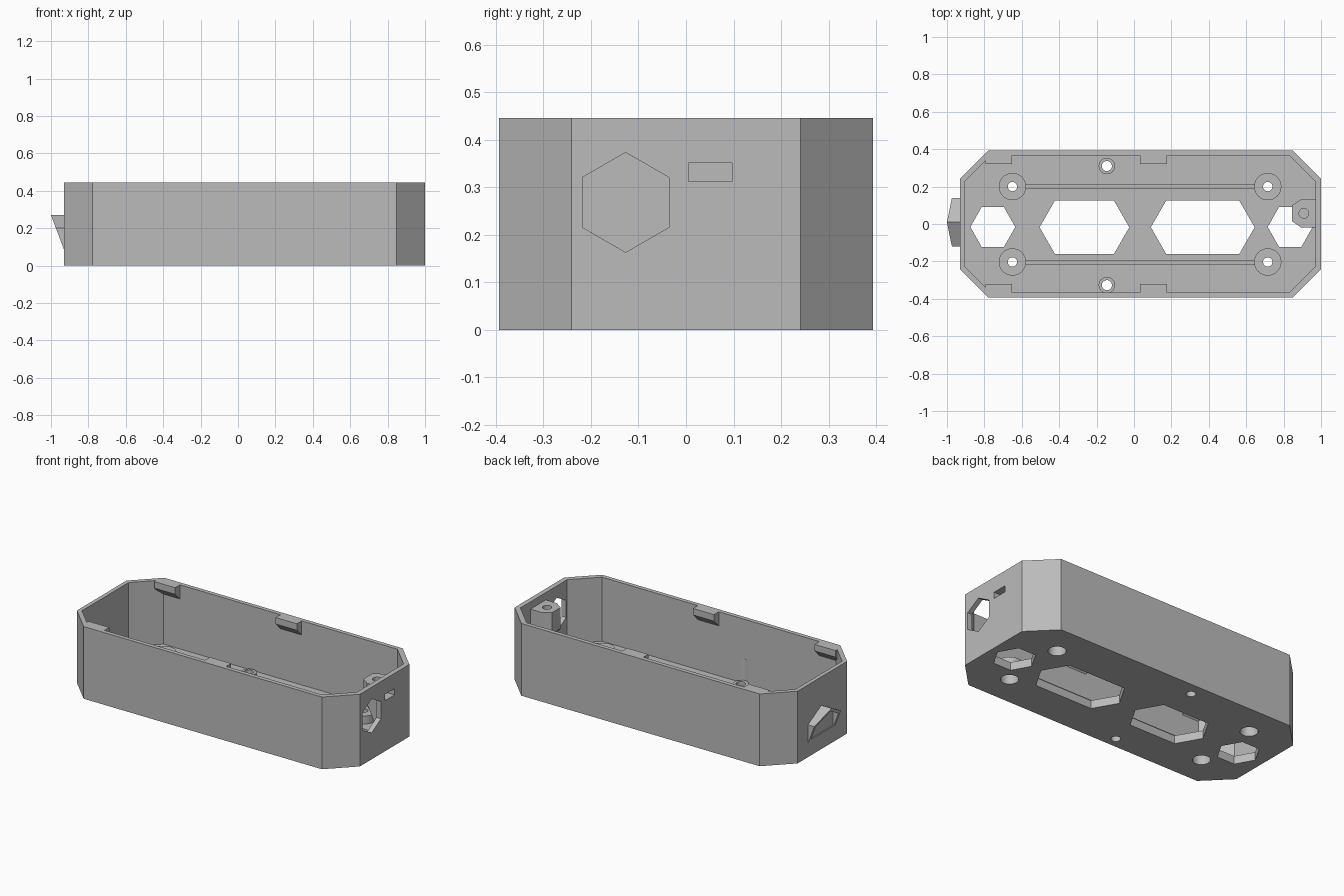
import bpy, bmesh, math

cube = bpy.data.objects.get("Cube")
if cube:
    bpy.data.objects.remove(cube, do_unlink=True)

grey = bpy.data.materials.new("plain grey")
grey.use_nodes = True
colour = (0.5, 0.5, 0.5, 1)
grey.diffuse_color = colour
grey.node_tree.nodes["Principled BSDF"].inputs["Base Color"].default_value = colour


def loft(name, ring_a, ring_b):
    """Closed solid between two rings with equal point counts."""
    bm = bmesh.new()
    a = [bm.verts.new(p) for p in ring_a]
    b = [bm.verts.new(p) for p in ring_b]
    bm.faces.new(a)
    bm.faces.new(b)
    for i in range(len(a)):
        j = (i + 1) % len(a)
        bm.faces.new((a[i], a[j], b[j], b[i]))
    bmesh.ops.recalc_face_normals(bm, faces=bm.faces)
    mesh = bpy.data.meshes.new(name)
    bm.to_mesh(mesh)
    bm.free()
    mesh.materials.append(grey)
    obj = bpy.data.objects.new(name, mesh)
    bpy.context.collection.objects.link(obj)
    return obj


def prism(name, pts, z0, z1):
    return loft(name, [(x, y, z0) for x, y in pts], [(x, y, z1) for x, y in pts])


def prism_x(name, pts, x0, x1):
    return loft(name, [(x0, y, z) for y, z in pts], [(x1, y, z) for y, z in pts])


def circle(cx, cy, r, n=32):
    return [(cx + r * math.cos(math.tau * i / n), cy + r * math.sin(math.tau * i / n))
            for i in range(n)]


def rect(x0, x1, y0, y1):
    return [(x0, y0), (x1, y0), (x1, y1), (x0, y1)]


def octagon(x0, x1, y, c):
    return [(x0, -y + c), (x0 + c, -y), (x1 - c, -y), (x1, -y + c),
            (x1, y - c), (x1 - c, y), (x0 + c, y), (x0, y - c)]


def long_hex(x0, x1, y0, y1, c):
    m = (y0 + y1) / 2
    return [(x0, m), (x0 + c, y0), (x1 - c, y0), (x1, m), (x1 - c, y1), (x0 + c, y1)]


def cut(obj, cutters):
    """Subtract the cutters from the object, then discard them."""
    for cutter in cutters:
        mod = obj.modifiers.new("cut", "BOOLEAN")
        mod.operation = "DIFFERENCE"
        mod.solver = "EXACT"
        mod.object = cutter
    bpy.context.view_layer.update()
    graph = bpy.context.evaluated_depsgraph_get()
    mesh = bpy.data.meshes.new_from_object(obj.evaluated_get(graph))
    obj.modifiers.clear()
    obj.data = mesh
    for cutter in cutters:
        bpy.data.objects.remove(cutter, do_unlink=True)


FLOOR, TOP = 0.05, 0.445
screws = [(x, y) for x in (-0.65, 0.715) for y in (-0.203, 0.2)]
pins = [(-0.145, -0.327), (-0.145, 0.31)]


def screw_cutters(x, y):
    return [prism("bore", circle(x, y, 0.025), -0.1, 0.3),
            prism("counterbore", circle(x, y, 0.05), -0.1, 0.065)]


def nut_cutter():
    return prism_x("nut_slot", rect(0.005, 0.097, 0.312, 0.351), 0.86, 1.1)


# Tray body with its floor and wall openings
body = prism("tray_body", octagon(-0.93, 1.0, 0.393, 0.152), 0, TOP)
cutters = [prism("cavity", octagon(-0.905, 0.97, 0.367, 0.14), FLOOR, 0.6), nut_cutter()]
for x0, x1, y0, y1, c in [(-0.505, -0.025, -0.16, 0.125, 0.082),
                          (0.09, 0.645, -0.16, 0.125, 0.082),
                          (-0.875, -0.635, -0.122, 0.09, 0.06),
                          (0.715, 0.955, -0.122, 0.09, 0.06)]:
    cutters.append(prism("floor_opening", long_hex(x0, x1, y0, y1, c), -0.1, 0.1))
port = [(-0.127 + 0.105 * math.sin(math.tau * i / 6), 0.268 + 0.105 * math.cos(math.tau * i / 6))
        for i in range(6)]
cutters.append(prism_x("port", port, 0.9, 1.1))
for x, y in screws:
    cutters += screw_cutters(x, y)
for x, y in pins:
    cutters.append(prism("pin_bore", circle(x, y, 0.027), -0.1, 0.1))
cutters.append(prism("wall_relief", circle(*pins[0], 0.047), 0.065, 0.2))
cut(body, cutters)

# Screw bosses on the floor
for i, (x, y) in enumerate(screws):
    boss = prism(f"screw_boss_{i + 1}", circle(x, y, 0.073), FLOOR - 0.005, 0.1)
    cut(boss, screw_cutters(x, y))

# Small pin collars beside the long walls
for i, (x, y) in enumerate(pins):
    collar = prism(f"pin_collar_{i + 1}", circle(x, y, 0.044), FLOOR - 0.005, 0.065)
    cut(collar, [prism("pin_bore", circle(x, y, 0.027), -0.1, 0.2)])

for side, y in (("front", -0.206), ("back", 0.2)):
    # Stiffening rib between the bosses
    prism(f"{side}_rib", rect(-0.58, 0.645, y - 0.011, y + 0.011), FLOOR - 0.005, 0.08)
    # Lid tabs under the rim, sloped below
    s = 1 if y > 0 else -1
    tab = [(0.37, TOP), (0.32, TOP), (0.32, 0.405), (0.37, 0.355)]
    for place, x0, x1 in (("corner", -0.795, -0.653), ("middle", 0.033, 0.177)):
        prism_x(f"{side}_{place}_tab", [(s * a, z) for a, z in tab], x0, x1)

# Nut holder on the end wall, tapered underneath
outline = [(0.975, -0.02), (0.895, -0.02), (0.845, 0.015), (0.845, 0.1),
           (0.89, 0.13), (0.975, 0.13)]
holder = prism("nut_holder", outline, 0.27, 0.4)
cut(holder, [nut_cutter(), prism("bore", circle(0.908, 0.057, 0.026), 0.2, 0.5)])
loft("nut_holder_support", [(x, y, 0.27) for x, y in outline],
     [(0.975 - (0.975 - x) * 0.1, y, 0.13) for x, y in outline])

# Hood on the opposite end: gabled shell with a slanted mouth
gable = [(-0.12, 0.09), (0.14, 0.09), (0.14, 0.2), (0.01, 0.27), (-0.12, 0.2)]
inner = [(-0.1, 0.105), (0.12, 0.105), (0.12, 0.19), (0.01, 0.248), (-0.1, 0.19)]
hood = loft("end_hood", [(-0.925, y, z) for y, z in gable],
            [(-0.932 - (z - 0.09) * 0.378, y, z) for y, z in gable])
cut(hood, [prism_x("hood_mouth", inner, -1.1, -0.931)])

# Smooth the round walls while keeping edges sharp
bpy.ops.object.select_all(action="DESELECT")
for obj in bpy.context.collection.objects:
    if obj.type == "MESH" and ("boss" in obj.name or "collar" in obj.name or obj is body):
        obj.select_set(True)
        bpy.context.view_layer.objects.active = obj
bpy.ops.object.shade_smooth_by_angle(angle=math.radians(25))
